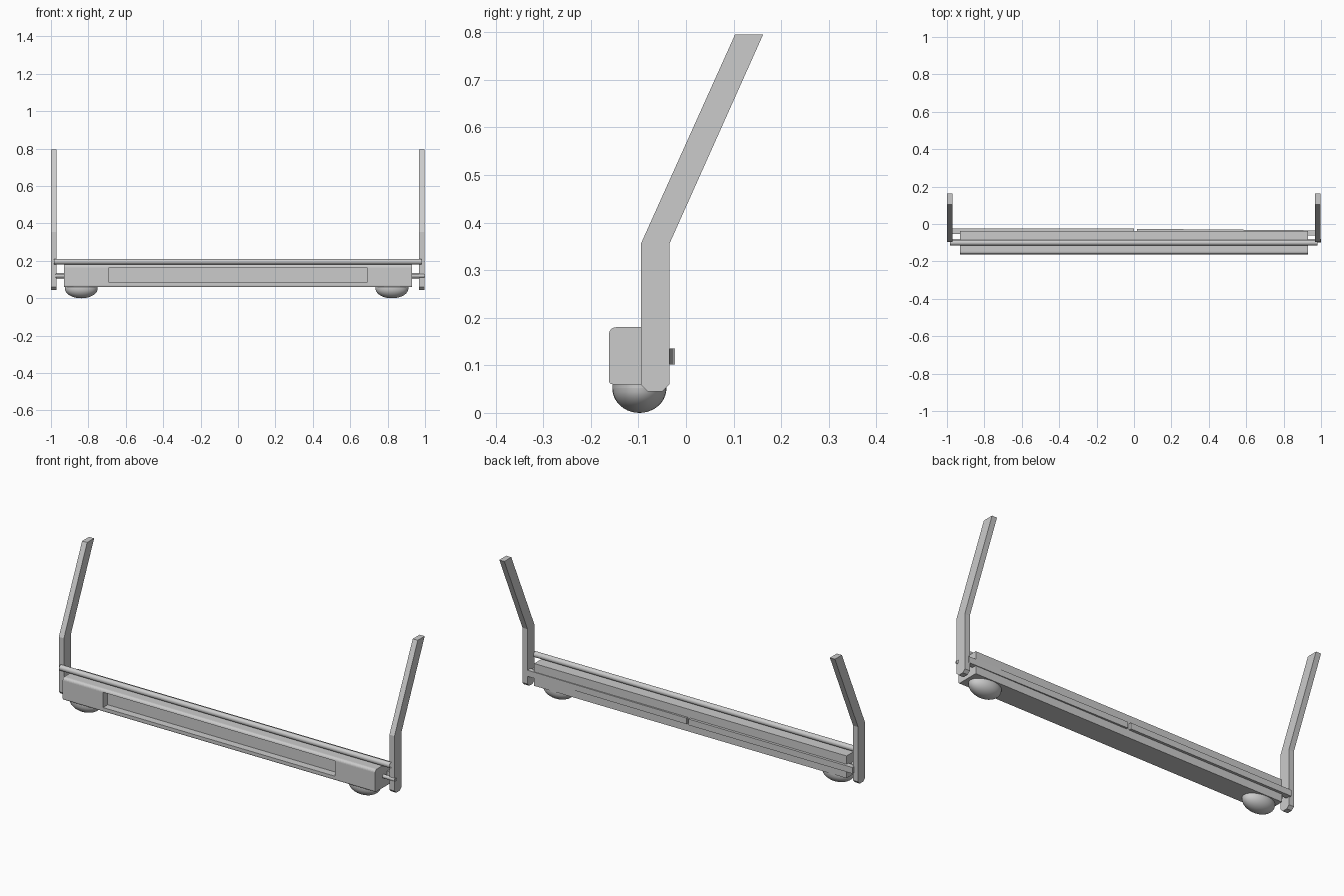
import bpy, bmesh, math
from mathutils import Matrix

if "Cube" in bpy.data.objects:
    bpy.data.objects.remove(bpy.data.objects["Cube"])

grey = bpy.data.materials.new("plain_grey")
grey.diffuse_color = (0.6, 0.6, 0.6, 1)
grey.use_nodes = True
grey.node_tree.nodes["Principled BSDF"].inputs["Base Color"].default_value = grey.diffuse_color


def finish(name, bm, smooth=False):
    bmesh.ops.recalc_face_normals(bm, faces=bm.faces)
    me = bpy.data.meshes.new(name)
    bm.to_mesh(me)
    bm.free()
    me.materials.append(grey)
    ob = bpy.data.objects.new(name, me)
    bpy.context.collection.objects.link(ob)
    if smooth:
        bpy.ops.object.select_all(action='DESELECT')
        ob.select_set(True)
        bpy.context.view_layer.objects.active = ob
        bpy.ops.object.shade_smooth_by_angle(angle=math.radians(35))
    return ob


def extrude_x(name, profile, x0, x1):
    """Extrude a closed (y, z) profile along x."""
    bm = bmesh.new()
    face = bm.faces.new([bm.verts.new((x0, y, z)) for y, z in profile])
    res = bmesh.ops.extrude_face_region(bm, geom=[face])
    vs = [g for g in res["geom"] if isinstance(g, bmesh.types.BMVert)]
    bmesh.ops.translate(bm, vec=(x1 - x0, 0, 0), verts=vs)
    return finish(name, bm)


def rect(y0, y1, z0, z1):
    return [(y0, z0), (y1, z0), (y1, z1), (y0, z1)]


def tube(name, x0, x1, y, z, r):
    """Open-ended round rod along x."""
    bm = bmesh.new()
    bmesh.ops.create_cone(bm, cap_ends=False, segments=16, radius1=r, radius2=r, depth=x1 - x0,
                          matrix=Matrix.Translation(((x0 + x1) / 2, y, z))
                          @ Matrix.Rotation(math.pi / 2, 4, 'Y'))
    return finish(name, bm, True)


def arc(cy, cz, r, a0, a1, n=5):
    return [(cy + r * math.cos(math.radians(a0 + (a1 - a0) * i / n)),
             cz + r * math.sin(math.radians(a0 + (a1 - a0) * i / n))) for i in range(n + 1)]


# Main beam with rounded front edges
profile = [(-0.037, 0.06), (-0.037, 0.18)]
profile += arc(-0.147, 0.165, 0.015, 90, 180)
profile += arc(-0.154, 0.068, 0.008, 180, 270, 3)
beam = extrude_x("beam", profile, -0.93, 0.93)

# Long recess in the front of the beam
cutter = extrude_x("recess_cutter", rect(-0.2, -0.122, 0.083, 0.165), -0.69, 0.69)
cutter.hide_render = True
cutter.hide_viewport = True
cut = beam.modifiers.new("recess", 'BOOLEAN')
cut.object = cutter
cut.operation = 'DIFFERENCE'
cut.solver = 'EXACT'

# Bent side arms
arm = [(-0.095, 0.06), (-0.08, 0.045), (-0.05, 0.045), (-0.035, 0.06),
       (-0.035, 0.355), (0.162, 0.795), (0.103, 0.795), (-0.095, 0.355)]
extrude_x("left_arm", arm, -1.0, -0.97)
extrude_x("right_arm", arm, 0.968, 0.998)

# Top rail and thin pin running through the beam ends
tube("top_rail", -0.985, 0.982, -0.1, 0.196, 0.015)
tube("left_pin", -0.975, -0.925, -0.09, 0.12, 0.01)
tube("right_pin", 0.925, 1.0, -0.09, 0.12, 0.01)

# Two rear bars; the right one is very slightly tilted
extrude_x("left_rear_bar", rect(-0.053, -0.023, 0.102, 0.135), -0.975, 0.0)
bar = extrude_x("right_rear_bar", rect(-0.053, -0.026, 0.102, 0.135), 0.015, 0.975)
for v in bar.data.vertices:
    v.co.y -= 0.008 * (v.co.x - 0.015) / 0.96

# Domed feet: half ellipsoids under a short rim
for name, x in (("left_foot", -0.838), ("right_foot", 0.823)):
    bm = bmesh.new()
    bmesh.ops.create_uvsphere(bm, u_segments=32, v_segments=20, radius=1)
    bmesh.ops.bisect_plane(bm, geom=bm.verts[:] + bm.edges[:] + bm.faces[:],
                           plane_co=(0, 0, 0), plane_no=(0, 0, 1), clear_outer=True)
    rim = [e for e in bm.edges if e.is_boundary]
    res = bmesh.ops.extrude_edge_only(bm, edges=rim)
    vs = [g for g in res["geom"] if isinstance(g, bmesh.types.BMVert)]
    bmesh.ops.translate(bm, vec=(0, 0, 0.22), verts=vs)
    bmesh.ops.holes_fill(bm, edges=[e for e in bm.edges if e.is_boundary])
    bmesh.ops.transform(bm, verts=bm.verts, matrix=Matrix.Translation((x, -0.098, 0.052))
                        @ Matrix.Diagonal((0.088, 0.057, 0.052, 1)))
    finish(name, bm, True)
